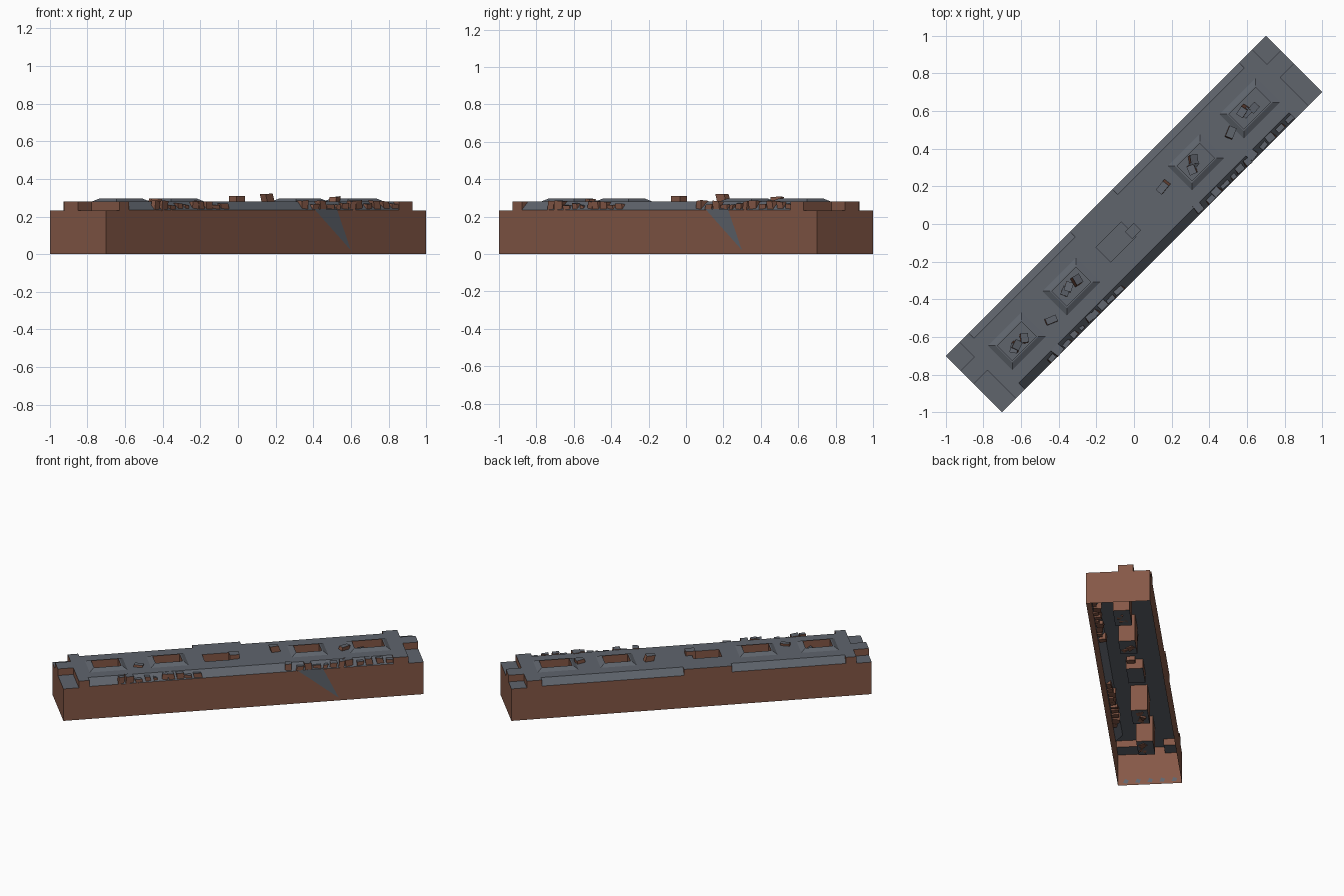
import bpy, bmesh, math, random

if "Cube" in bpy.data.objects:
    bpy.data.objects.remove(bpy.data.objects["Cube"])

random.seed(4)
L, W, TOP, LOW = 1.203, 0.211, 0.28, 0.232
S = math.sqrt(0.5)

def material(name, rgb):
    m = bpy.data.materials.new(name)
    m.diffuse_color = (*rgb, 1)
    m.use_nodes = True
    m.node_tree.nodes["Principled BSDF"].inputs["Base Color"].default_value = m.diffuse_color
    return m

BROWN = material("brown_brick", (0.235, 0.098, 0.062))
GRAY = material("slate_gray", (0.115, 0.128, 0.152))

def world(u, v, z):
    # u runs along the bar, v across it; the bar lies on the diagonal
    return ((u - v) * S, (u + v) * S, z)

class Part:
    def __init__(self, name):
        self.name, self.bm = name, bmesh.new()

    def face(self, pts, mat):
        clean = [p for i, p in enumerate(pts) if p != pts[i - 1]]
        if len(clean) > 2:
            f = self.bm.faces.new([self.bm.verts.new(world(*p)) for p in clean])
            f.material_index = mat

    def block(self, u, v, z0, z1, du, dv, twist=0.0, slant=0.0, jit=0.0):
        # brown block with a gray top, optionally twisted and leaning
        def ring(z, lean):
            out = []
            for a, b in ((-1, -1), (1, -1), (1, 1), (-1, 1)):
                x, y = a * du / 2, b * dv / 2
                c, s = math.cos(twist), math.sin(twist)
                out.append((u + x * c - y * s + lean, v + x * s + y * c,
                            z + random.uniform(-jit, jit)))
            return out
        lo, hi = ring(z0, 0), ring(z1, slant)
        for i in range(4):
            j = (i + 1) % 4
            self.face([lo[i], lo[j], hi[j], hi[i]], 0)
        self.face(hi, 1)
        self.face(lo[::-1], 0)

    def finish(self):
        bmesh.ops.remove_doubles(self.bm, verts=self.bm.verts, dist=1e-5)
        me = bpy.data.meshes.new(self.name)
        self.bm.to_mesh(me)
        self.bm.free()
        me.materials.append(BROWN)
        me.materials.append(GRAY)
        bpy.context.collection.objects.link(bpy.data.objects.new(self.name, me))

# Sunken rooms: centre u, half length, depth, has raised rim
PITS = [(-0.88, 0.09, 0.19, True), (-0.47, 0.09, 0.19, True), (-0.135, 0.095, 0.07, False),
        (0.465, 0.085, 0.20, True), (0.87, 0.10, 0.21, True)]
PV = 0.055

# Open-bottomed shell: cells with their own heights, brown walls between levels
us = sorted([-L, -1.1, 1.1, L, -1.03, -0.27, 0.05, 1.0, 0.3]
            + [p[0] - p[1] for p in PITS] + [p[0] + p[1] for p in PITS])
vs = [-W, -0.165, -PV, 0.0, PV, 0.1, 0.172, W]

def heights(i, j):
    # heights of a cell at its low-v and high-v edges
    if not (0 <= i < len(us) - 1 and 0 <= j < len(vs) - 1):
        return 0.0, 0.0
    u, v = (us[i] + us[i + 1]) / 2, (vs[j] + vs[j + 1]) / 2
    if abs(u) > 1.1 and not 0 < v < 0.1:
        return LOW, LOW
    for c, half, depth, _ in PITS:
        if abs(u - c) < half and abs(v) < PV:
            return TOP - depth, TOP - depth
    if v > 0.172 and (-1.03 < u < -0.27 or 0.05 < u < 1.0):
        return TOP, LOW + 0.004
    if v < -0.165 and -1.03 < u < 1.0:
        return LOW + 0.004, TOP
    return TOP, TOP

shell = Part("hollow_block")
for i in range(-1, len(us) - 1):
    for j in range(-1, len(vs) - 1):
        a0, a1 = heights(i, j)
        if i >= 0 and j >= 0:
            u0, u1, v0, v1 = us[i], us[i + 1], vs[j], vs[j + 1]
            shell.face([(u0, v0, a0), (u1, v0, a0), (u1, v1, a1), (u0, v1, a1)], 1)
        if j >= 0:
            b0, b1 = heights(i + 1, j)
            u, v0, v1 = us[i + 1], vs[j], vs[j + 1]
            shell.face([(u, v0, a0), (u, v1, a1), (u, v1, b1), (u, v0, b0)], 0)
        if i >= 0:
            b = heights(i, j + 1)[0]
            u0, u1, v = us[i], us[i + 1], vs[j + 1]
            if a1 != b:
                shell.face([(u0, v, a1), (u1, v, a1), (u1, v, b), (u0, v, b)], 0)
shell.finish()

# Raised sloping rims round the rooms
rims = Part("room_rims")
for c, half, depth, rim in PITS:
    if not rim:
        continue
    def loop(grow, z):
        a, b = half + grow, PV + grow
        return [(c - a, -b, z), (c + a, -b, z), (c + a, b, z), (c - a, b, z)]
    levels = [loop(0.036, TOP), loop(0.008, 0.296), loop(0, 0.296), loop(0, TOP)]
    for k in range(3):
        for i in range(4):
            j = (i + 1) % 4
            rims.face([levels[k][i], levels[k][j], levels[k + 1][j], levels[k + 1][i]],
                      0 if k == 2 else 1)
rims.finish()

# Rubble heaped inside the rooms
rubble = Part("room_rubble")
for c, half, depth, rim in PITS:
    if rim:
        for k in range(3):
            rubble.block(c + random.uniform(-0.5, 0.5) * half, random.uniform(-0.02, 0.02),
                         TOP - depth, TOP - 0.07 + 0.02 * k, 0.05, 0.04,
                         random.uniform(0, 1.5), random.uniform(-0.02, 0.02), 0.015)
rubble.finish()

# Crumbled masonry teeth along the front edge
teeth = Part("broken_edge_stones")
for start, end in ((-0.84, -0.27), (0.28, 1.02)):
    u = start
    while u < end:
        w = random.uniform(0.025, 0.055)
        d = random.uniform(0.025, 0.05)
        teeth.block(u + w / 2, -W + d / 2 + random.uniform(0, 0.008), LOW,
                    random.uniform(0.258, 0.286), w, d,
                    random.uniform(-0.15, 0.15), random.uniform(-0.01, 0.01), 0.004)
        u += w + random.uniform(0.004, 0.03)
teeth.finish()

# Loose blocks standing on the roof
loose = Part("loose_roof_blocks")
loose.block(-0.03, -0.022, 0.25, 0.31, 0.065, 0.055)
loose.block(0.262, 0.03, 0.26, 0.322, 0.06, 0.04, 0.1, -0.02, 0.003)
loose.block(0.70, -0.02, 0.26, 0.306, 0.06, 0.04, 0.4, 0.01, 0.003)
loose.block(-0.68, -0.05, 0.26, 0.296, 0.06, 0.035, -0.4, 0.01, 0.003)
loose.finish()

# Slate wedge on the front wall
wedge = Part("wall_wedge")
wedge.face([(0.36, -W - 0.002, 0.24), (0.636, -W - 0.002, 0.02), (0.53, -W - 0.002, 0.24)], 1)
wedge.finish()

# Small slanted chips along the foot of the walls
chips = Part("foot_chips")
for side in (-1, 1):
    for k in range(-8, 9):
        u, v = k * 0.133, side * (W + 0.001)
        chips.face([(u - 0.02, v, 0.02), (u - 0.016, v, 0.02), (u + 0.02, v, 0.045)], 0)
    for k in range(-2, 3):
        u, v = side * (L - 0.004), k * 0.08
        chips.face([(u, v - 0.018, 0.015), (u, v + 0.012, 0.012),
                    (u, v + 0.02, 0.035), (u, v - 0.005, 0.045)], 1)
chips.finish()
